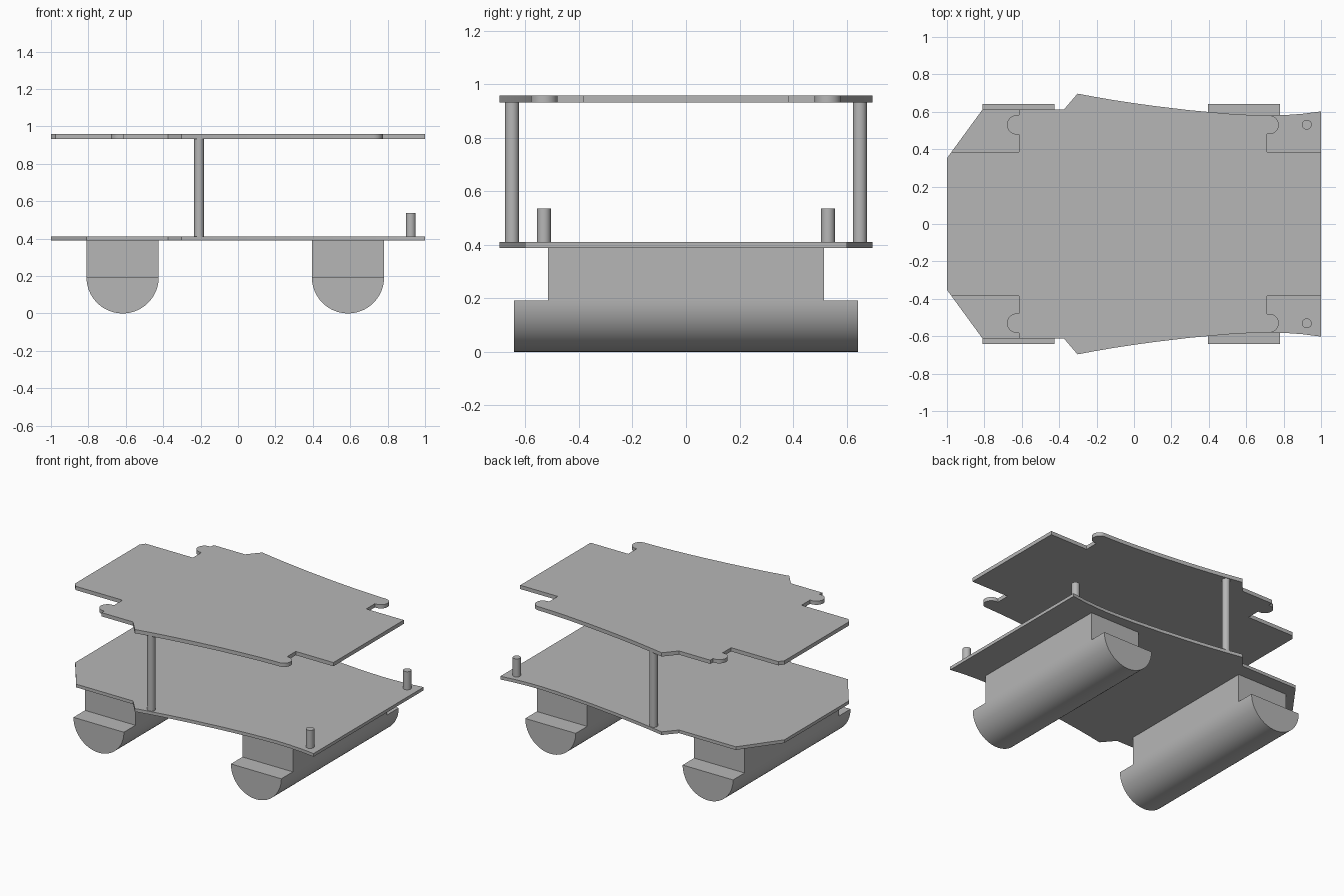
import bpy
import bmesh
from math import cos, sin, pi, radians
from mathutils import Vector

default = bpy.data.objects.get("Cube")
if default:
    bpy.data.objects.remove(default, do_unlink=True)

grey = bpy.data.materials.new("plain_grey")
grey.use_nodes = True
colour = (0.47, 0.47, 0.47, 1)
grey.diffuse_color = colour
grey.node_tree.nodes["Principled BSDF"].inputs["Base Color"].default_value = colour


def prism(name, outline, offset):
    """Extrude a closed 3D outline along an offset, with sharp corners kept."""
    bm = bmesh.new()
    face = bm.faces.new([bm.verts.new(p) for p in outline])
    res = bmesh.ops.extrude_face_region(bm, geom=[face], use_keep_orig=True)
    moved = [g for g in res["geom"] if isinstance(g, bmesh.types.BMVert)]
    bmesh.ops.translate(bm, verts=moved, vec=Vector(offset))
    bmesh.ops.recalc_face_normals(bm, faces=bm.faces)
    mesh = bpy.data.meshes.new(name)
    bm.to_mesh(mesh)
    bm.free()
    mesh.materials.append(grey)
    obj = bpy.data.objects.new(name, mesh)
    bpy.context.collection.objects.link(obj)
    bpy.ops.object.select_all(action="DESELECT")
    obj.select_set(True)
    bpy.context.view_layer.objects.active = obj
    bpy.ops.object.shade_smooth_by_angle(angle=radians(30))
    return obj


def arc(cx, cy, r, start, end, steps):
    angles = [radians(start + (end - start) * i / steps) for i in range(steps + 1)]
    return [(cx + r * cos(a), cy + r * sin(a)) for a in angles]


def plate(name, half, bottom, thickness):
    """Flat plate whose half outline is mirrored across the long axis."""
    full = half + [(x, -y) for x, y in reversed(half)]
    return prism(name, [(x, y, bottom) for x, y in full], (0, 0, thickness))


def rod(name, x, y, bottom, top, r=0.026):
    ring = arc(x, y, r, 0, 360, 32)[:-1]
    return prism(name, [(px, py, bottom) for px, py in ring], (0, 0, top - bottom))


# Shared curved flank of both plates
shoulder = [(-0.375, 0.612), (-0.302, 0.697)]
flank = [(-0.2, 0.678), (-0.1, 0.661), (0, 0.646), (0.1, 0.632), (0.2, 0.62),
         (0.3, 0.608), (0.4, 0.599), (0.5, 0.59), (0.6, 0.584), (0.7, 0.58)]

# Lower plate with chamfered corners
plate("lower_plate",
      [(-1, 0.352), (-0.81, 0.612)] + shoulder + flank
      + [(0.8, 0.582), (0.9, 0.589), (1, 0.602)], 0.389, 0.022)

# Upper plate with corner notches and rounded hooks
rear_hook = arc(-0.627, 0.53, 0.052, 270, 90, 16)
front_hook = arc(0.724, 0.53, 0.05, 90, -90, 16)
plate("upper_plate",
      [(-1, 0.352), (-0.976, 0.385), (-0.615, 0.385), (-0.615, 0.478)]
      + rear_hook + [(-0.615, 0.582), (-0.615, 0.612)] + shoulder + flank
      + front_hook + [(0.712, 0.48), (0.712, 0.385), (1, 0.385)], 0.932, 0.026)

# Support posts and short pegs on both sides
for side, sign in (("left", 1), ("right", -1)):
    rod(side + "_post", -0.208, 0.65 * sign, 0.411, 0.932)
    rod(side + "_peg", 0.924, 0.531 * sign, 0.411, 0.536)

# Half-round rollers with the mounting blocks above them
R = 0.193
for end, x in (("rear", -0.617), ("front", 0.588)):
    profile = arc(x, R, R, 180, 360, 40)
    prism(end + "_roller", [(px, -0.642, pz) for px, pz in profile], (0, 1.284, 0))
    block = [(x - R, R), (x + R, R), (x + R, 0.389), (x - R, 0.389)]
    prism(end + "_block", [(px, -0.516, pz) for px, pz in block], (0, 1.032, 0))
